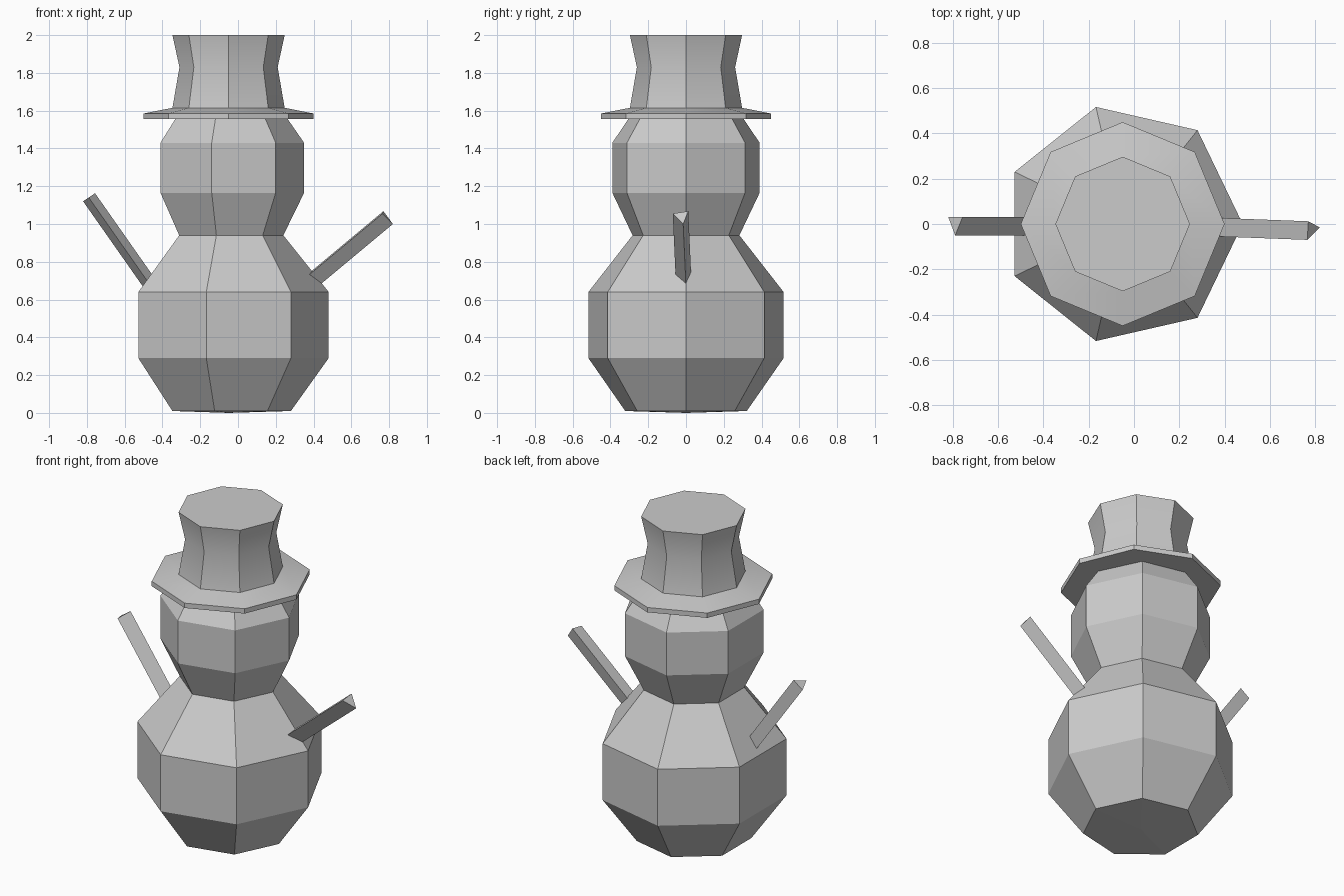
import bpy
import bmesh
import math
from mathutils import Vector

cube = bpy.data.objects.get("Cube")
if cube:
    bpy.data.objects.remove(cube, do_unlink=True)

grey = bpy.data.materials.new("plain_grey")
grey.use_nodes = True
colour = (0.6, 0.6, 0.6, 1)
grey.diffuse_color = colour
grey.node_tree.nodes["Principled BSDF"].inputs["Base Color"].default_value = colour

AXIS_X = -0.05  # the body and hat share this upright axis


def finish(name, bm):
    bmesh.ops.recalc_face_normals(bm, faces=bm.faces)
    mesh = bpy.data.meshes.new(name)
    bm.to_mesh(mesh)
    bm.free()
    mesh.materials.append(grey)
    obj = bpy.data.objects.new(name, mesh)
    bpy.context.collection.objects.link(obj)
    return obj


def bridge(bm, low, high):
    for i in range(len(low)):
        j = (i + 1) % len(low)
        bm.faces.new((low[i], low[j], high[j], high[i]))


def lathe(name, profile, sides, foot=None):
    """Faceted turned shape from (radius, height) pairs, with a corner at +x."""
    bm = bmesh.new()
    rings = []
    for r, z in profile:
        angles = [math.tau * i / sides for i in range(sides)]
        rings.append([bm.verts.new((AXIS_X + r * math.cos(a), r * math.sin(a), z))
                      for a in angles])
    for low, high in zip(rings, rings[1:]):
        bridge(bm, low, high)
    bm.faces.new(rings[-1])
    if foot is None:
        bm.faces.new(rings[0])
    else:
        tip = bm.verts.new((AXIS_X, 0, foot))
        for i in range(sides):
            bm.faces.new((tip, rings[0][i], rings[0][(i + 1) % sides]))
    return finish(name, bm)


def stick(name, end, run):
    """Three-sided stick from its outer end triangle along the run vector."""
    bm = bmesh.new()
    outer = [bm.verts.new(p) for p in end]
    inner = [bm.verts.new(Vector(p) + Vector(run)) for p in end]
    bridge(bm, outer, inner)
    bm.faces.new(outer)
    bm.faces.new(inner)
    return finish(name, bm)


# Seven-sided body and head in one turned piece
lathe("body_and_head",
      [(0.33, 0.01), (0.53, 0.29), (0.53, 0.64), (0.29, 0.94),
       (0.4, 1.165), (0.4, 1.43), (0.31, 1.56)], 7, foot=0)

# Eight-sided hat with a brim and a softly waisted crown
hat = lathe("hat",
            [(0.45, 1.555), (0.45, 1.585), (0.297, 1.615),
             (0.26, 1.83), (0.297, 2)], 8)
bpy.ops.object.select_all(action="DESELECT")
hat.select_set(True)
bpy.context.view_layer.objects.active = hat
bpy.ops.object.shade_smooth_by_angle(angle=math.radians(25))

# Stick arms, pushed into the body
stick("left_arm",
      [(0.765, -0.07, 1.055), (0.77, 0.012, 1.068), (0.82, -0.015, 1)],
      (-0.48, 0.018, -0.4))
stick("right_arm",
      [(-0.82, 0.03, 1.12), (-0.757, 0.03, 1.163), (-0.79, -0.05, 1.14)],
      (0.4, 0, -0.57))
